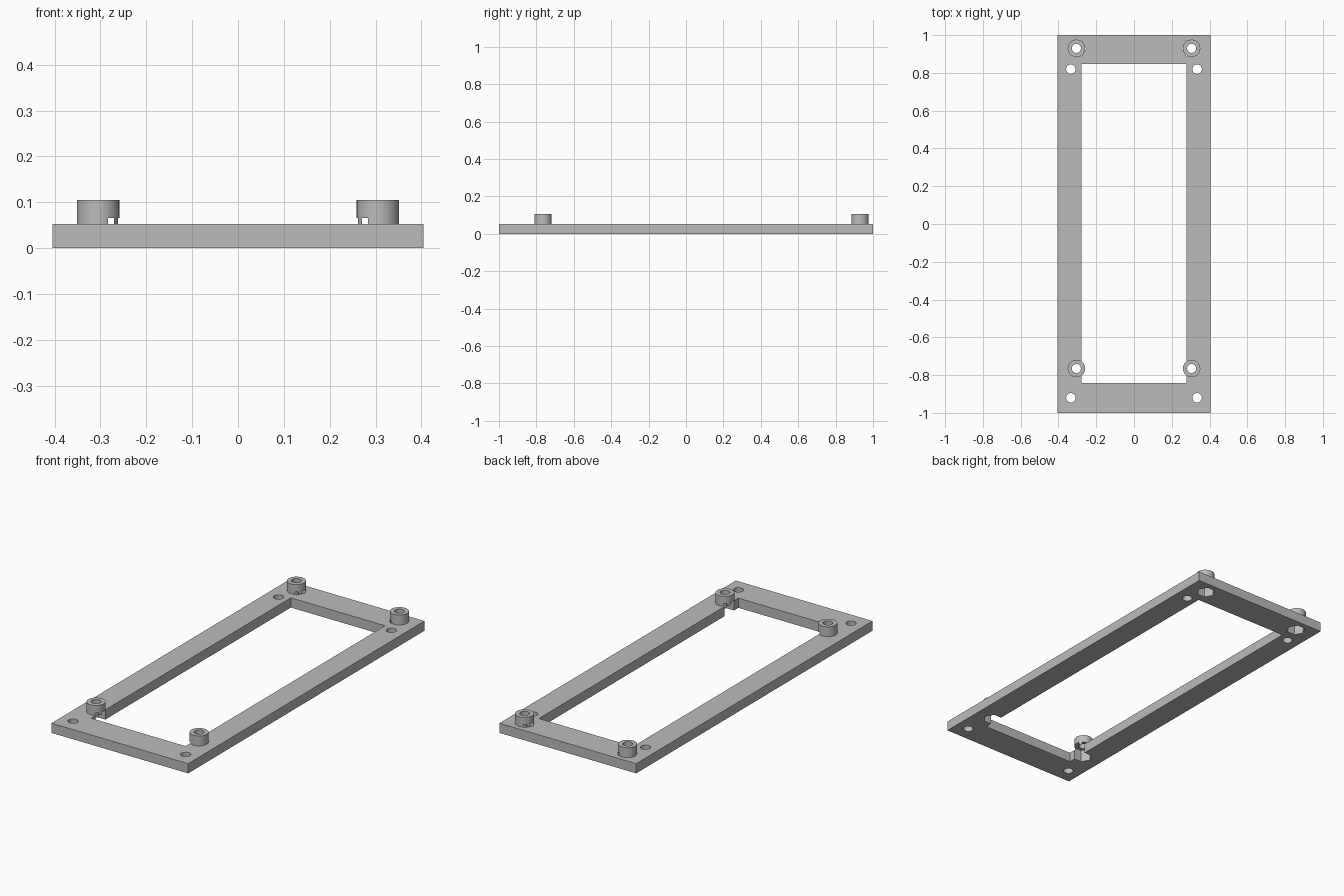
import bpy, math

if "Cube" in bpy.data.objects:
    bpy.data.objects.remove(bpy.data.objects["Cube"])

PLATE_TOP, POST_TOP, POCKET_TOP = 0.052, 0.105, 0.066
POSTS = [(sx * 0.305, y) for sx in (-1, 1) for y in (0.93, -0.765)]
SCREWS = [(sx * 0.334, y) for sx in (-1, 1) for y in (0.82, -0.92)]

grey = bpy.data.materials.new("grey")
grey.diffuse_color = (0.5, 0.5, 0.5, 1)
grey.use_nodes = True
grey.node_tree.nodes["Principled BSDF"].inputs["Base Color"].default_value = grey.diffuse_color


def box(name, x0, x1, y0, y1, z0, z1):
    bpy.ops.mesh.primitive_cube_add(
        size=1, location=((x0 + x1) / 2, (y0 + y1) / 2, (z0 + z1) / 2))
    ob = bpy.context.object
    ob.name = name
    ob.scale = (x1 - x0, y1 - y0, z1 - z0)
    bpy.ops.object.transform_apply(location=True, rotation=True, scale=True)
    return ob


def prism(name, x, y, r, z0, z1, sides=48):
    # six-sided prisms get corners on the x axis
    bpy.ops.mesh.primitive_cylinder_add(
        vertices=sides, radius=r, depth=z1 - z0,
        location=(x, y, (z0 + z1) / 2), rotation=(0, 0, math.pi / 2))
    ob = bpy.context.object
    ob.name = name
    bpy.ops.object.transform_apply(location=True, rotation=True, scale=True)
    return ob


def cut(target, cutter):
    mod = target.modifiers.new("cut", 'BOOLEAN')
    mod.operation = 'DIFFERENCE'
    mod.solver = 'EXACT'
    mod.object = cutter
    bpy.context.view_layer.objects.active = target
    bpy.ops.object.modifier_apply(modifier=mod.name)
    bpy.data.objects.remove(cutter, do_unlink=True)


def nut_pocket(x, y):
    # hexagon shifted slightly towards the middle of the frame
    shift = -math.copysign(0.005, x)
    return prism("nut_pocket", x + shift, y, 0.047, -0.05, POCKET_TOP, 6)


def finish(ob):
    ob.data.materials.clear()
    ob.data.materials.append(grey)
    bpy.ops.object.select_all(action='DESELECT')
    ob.select_set(True)
    bpy.context.view_layer.objects.active = ob
    bpy.ops.object.shade_smooth_by_angle(angle=math.radians(30))


# rectangular frame plate with window, screw holes and nut pockets
frame = box("frame_plate", -0.405, 0.405, -1, 1, 0, PLATE_TOP)
cut(frame, box("window", -0.279, 0.279, -0.842, 0.846, -0.1, 0.2))
for x, y in SCREWS:
    cut(frame, prism("screw_hole", x, y, 0.025, -0.1, 0.2))
for x, y in POSTS:
    cut(frame, nut_pocket(x, y))
finish(frame)

# hollow standoffs, notched at the base by the nut pockets
for x, y in POSTS:
    post = prism("standoff", x, y, 0.046, PLATE_TOP, POST_TOP)
    cut(post, nut_pocket(x, y))
    cut(post, prism("bolt_hole", x, y, 0.024, -0.1, 0.2))
    finish(post)
